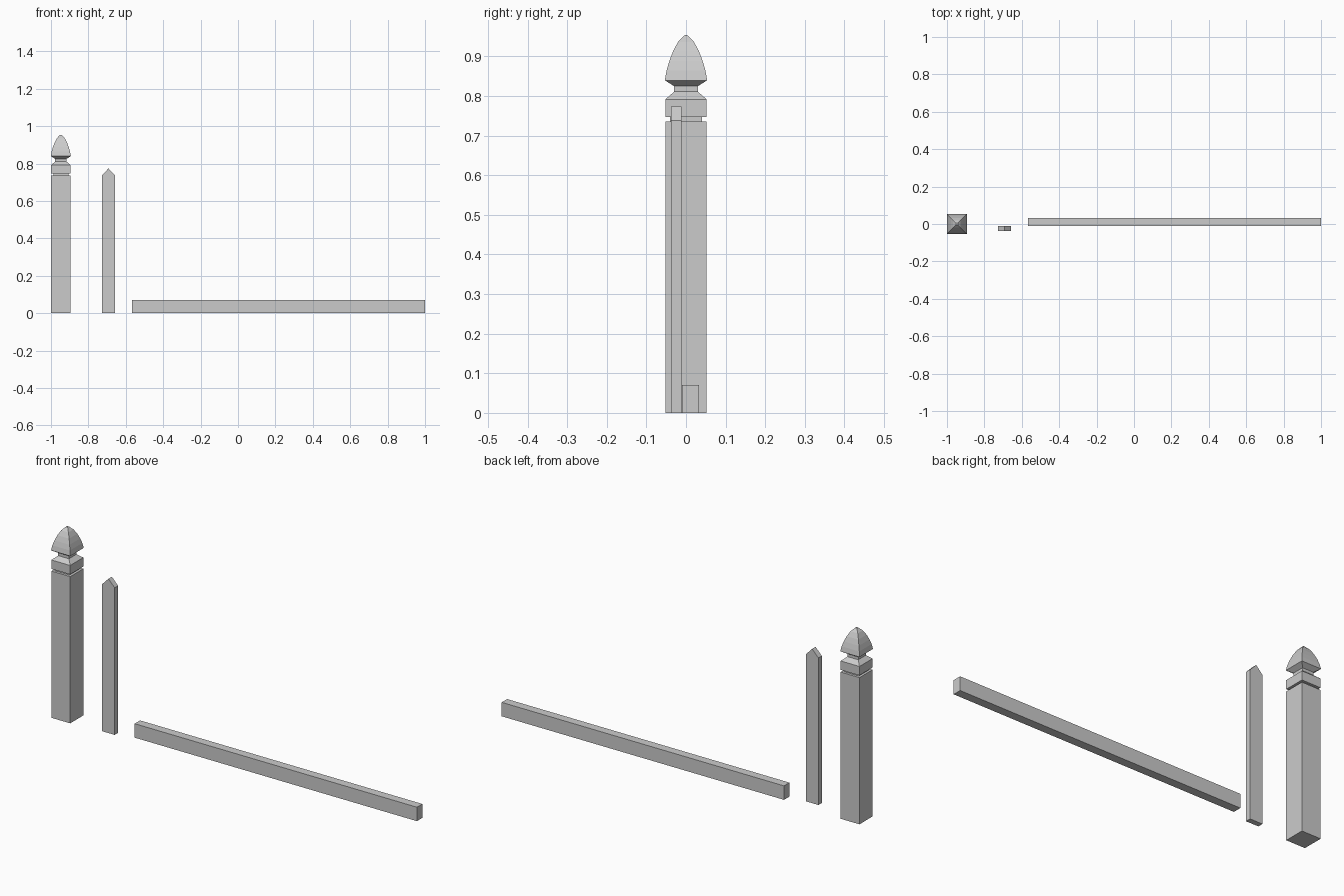
import bpy, bmesh

if "Cube" in bpy.data.objects:
    bpy.data.objects.remove(bpy.data.objects["Cube"])


def finish(name, bm):
    bmesh.ops.recalc_face_normals(bm, faces=bm.faces)
    mesh = bpy.data.meshes.new(name)
    bm.to_mesh(mesh)
    bm.free()
    obj = bpy.data.objects.new(name, mesh)
    bpy.context.collection.objects.link(obj)
    return obj


def square_stack(name, cx, cy, profile):
    """Stack square rings of (half width, z); zero width closes to a point."""
    bm = bmesh.new()
    corners = ((-1, -1), (1, -1), (1, 1), (-1, 1))
    prev = None
    for r, z in profile:
        if r == 0:
            tip = bm.verts.new((cx, cy, z))
            for i in range(4):
                bm.faces.new((prev[i], prev[(i + 1) % 4], tip))
            break
        ring = [bm.verts.new((cx + sx * r, cy + sy * r, z)) for sx, sy in corners]
        if prev is None:
            bm.faces.new(ring[::-1])
        else:
            for i in range(4):
                j = (i + 1) % 4
                bm.faces.new((prev[i], prev[j], ring[j], ring[i]))
        prev = ring
    return finish(name, bm)


def board(name, outline, y0, y1):
    """Extrude an x-z outline from y0 to y1."""
    bm = bmesh.new()
    face = bm.faces.new([bm.verts.new((x, y0, z)) for x, z in outline])
    ext = bmesh.ops.extrude_face_region(bm, geom=[face])
    verts = [v for v in ext["geom"] if isinstance(v, bmesh.types.BMVert)]
    bmesh.ops.translate(bm, verts=verts, vec=(0, y1 - y0, 0))
    return finish(name, bm)


# Square post: shaft, groove, collar, neck and curved gothic finial
square_stack("fence_post", -0.9472, 0, [
    (0.0522, 0), (0.0522, 0.736), (0.040, 0.736), (0.040, 0.747),
    (0.0522, 0.747), (0.0522, 0.792), (0.030, 0.811), (0.030, 0.825),
    (0.0535, 0.840), (0.049, 0.865), (0.042, 0.889), (0.0325, 0.914),
    (0.020, 0.937), (0.005, 0.953), (0, 0.954)])

# Pointed picket
board("fence_picket", [(-0.727, 0), (-0.658, 0), (-0.658, 0.738),
                       (-0.6925, 0.774), (-0.727, 0.738)], -0.038, -0.011)

# Horizontal rail lying on the ground
board("fence_rail", [(-0.567, 0), (1.0, 0), (1.0, 0.07), (-0.567, 0.07)],
      -0.010, 0.033)
